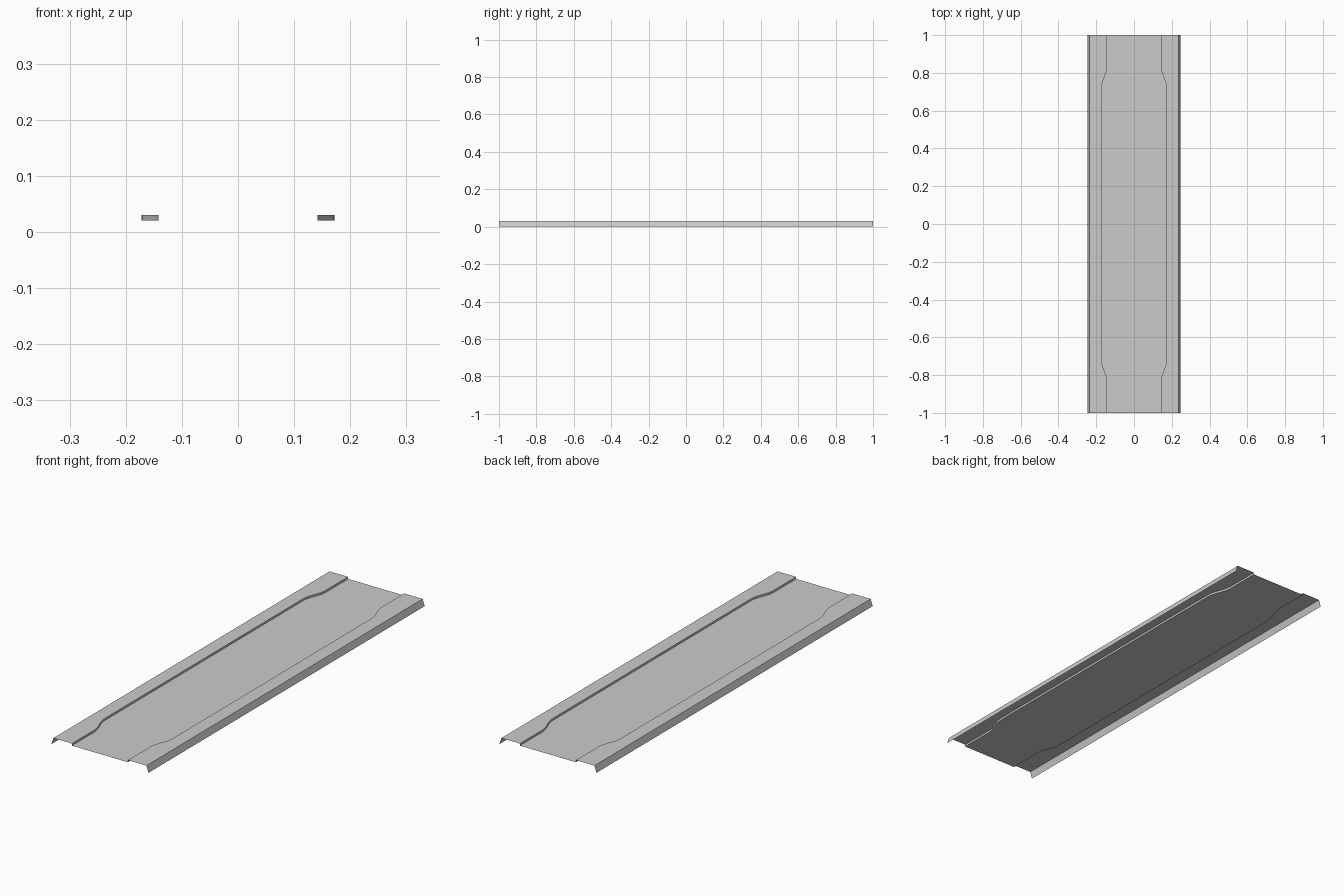
import bpy, bmesh, math

if "Cube" in bpy.data.objects:
    bpy.data.objects.remove(bpy.data.objects["Cube"])

LENGTH_HALF = 1.0
TOP, FLOOR = 0.0305, 0.021
LIP_BOTTOM, LIP_TOP = 0.246, 0.236
NARROW, WIDE = 0.142, 0.172
Y_WIDE, Y_NARROW, STEPS = 0.72, 0.835, 8

# Stations along one half: (distance from centre, recess half width)
half = []
for i in range(STEPS + 1):
    t = i / STEPS
    ease = t * t * (3 - 2 * t)
    half.append((Y_WIDE + (Y_NARROW - Y_WIDE) * t, WIDE + (NARROW - WIDE) * ease))
half.append((LENGTH_HALF, NARROW))
stations = [(-y, w) for y, w in reversed(half)] + half


def section(w):
    """Open sheet profile: lip, flange, step, recessed floor, mirrored."""
    right = [(w, FLOOR), (w, TOP), (LIP_TOP, TOP), (LIP_BOTTOM, 0.0)]
    return [(-x, z) for x, z in reversed(right)] + right


# Thin tray cover, lofted through the stations
bm = bmesh.new()
rows = [[bm.verts.new((x, y, z)) for x, z in section(w)] for y, w in stations]
for a, b in zip(rows, rows[1:]):
    for i in range(len(a) - 1):
        bm.faces.new((a[i], a[i + 1], b[i + 1], b[i]))
mesh = bpy.data.meshes.new("recessed_panel")
bm.to_mesh(mesh)
bm.free()
panel = bpy.data.objects.new("recessed_panel", mesh)
bpy.context.collection.objects.link(panel)

# Smooth step walls, crisp folds
bpy.context.view_layer.objects.active = panel
panel.select_set(True)
bpy.ops.object.shade_smooth_by_angle(angle=math.radians(30))
